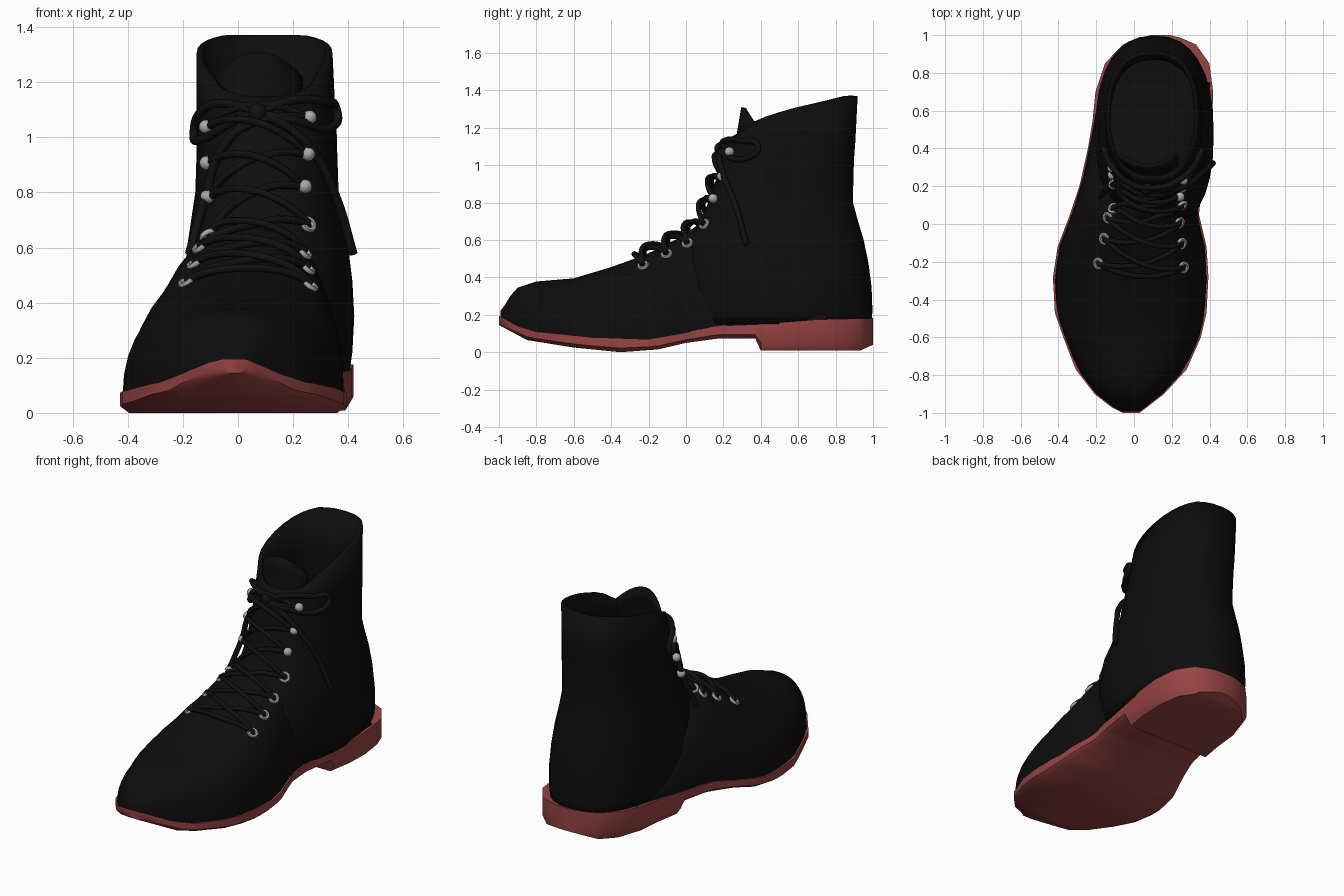
import bpy, bmesh, math
from mathutils import Vector
from mathutils.bvhtree import BVHTree

if "Cube" in bpy.data.objects:
    bpy.data.objects.remove(bpy.data.objects["Cube"])


def material(name, col):
    m = bpy.data.materials.new(name)
    m.diffuse_color = (*col, 1)
    m.use_nodes = True
    m.node_tree.nodes["Principled BSDF"].inputs["Base Color"].default_value = m.diffuse_color
    return m


LEATHER = material("black leather", (0.004, 0.004, 0.004))
LACE = material("black lace", (0.005, 0.005, 0.005))
RED = material("red rubber", (0.32, 0.058, 0.058))
METAL = material("grey metal", (0.4, 0.4, 0.4))


def interp(table, t, col=1):
    """Piecewise linear lookup in a table sorted by its first column."""
    if t <= table[0][0]:
        return table[0][col]
    for a, b in zip(table, table[1:]):
        if t <= b[0]:
            return a[col] + (b[col] - a[col]) * (t - a[0]) / (b[0] - a[0])
    return table[-1][col]


def finish(obj, mat, angle=45):
    obj.data.materials.append(mat)
    bpy.ops.object.select_all(action='DESELECT')
    obj.select_set(True)
    bpy.context.view_layer.objects.active = obj
    bpy.ops.object.shade_smooth_by_angle(angle=math.radians(angle))


def loft(name, rings, mat, closed=True, caps=(False, False), angle=45, thick=0):
    n = len(rings[0])
    verts = [p for r in rings for p in r]
    faces = []
    for k in range(len(rings) - 1):
        for i in range(n if closed else n - 1):
            j = (i + 1) % n
            faces.append((k * n + i, k * n + j, (k + 1) * n + j, (k + 1) * n + i))
    if caps[0]:
        faces.append(tuple(range(n))[::-1])
    if caps[1]:
        faces.append(tuple(range((len(rings) - 1) * n, len(rings) * n)))
    me = bpy.data.meshes.new(name)
    me.from_pydata(verts, [], faces)
    obj = bpy.data.objects.new(name, me)
    bpy.context.collection.objects.link(obj)
    finish(obj, mat, angle)
    if thick:
        s = obj.modifiers.new("thickness", 'SOLIDIFY')
        s.thickness, s.offset = thick, -1
    return obj, verts, faces


# Plan outline (y, left x, right x) and side profiles (y, z)
PLAN = [(-1, -.05, .02), (-.97, -.11, .06), (-.9, -.2, .15), (-.77, -.3, .27),
        (-.6, -.365, .345), (-.47, -.41, .375), (-.28, -.42, .385), (-.12, -.395, .375),
        (.05, -.33, .335), (.2, -.28, .35), (.4, -.235, .38), (.55, -.21, .405),
        (.7, -.195, .41), (.85, -.145, .39), (.95, -.05, .32), (.985, .03, .24), (1, .1, .18)]
SOLE_TOP = [(-1, .195), (-.9, .14), (-.8, .11), (-.5, .08), (-.2, .07), (0, .105),
            (.15, .14), (.4, .15), (.7, .175), (1, .182)]
SOLE_BOTTOM = [(-1, .145), (-.85, .065), (-.6, .025), (-.35, 0), (-.15, .015), (0, .05),
               (.17, .073), (.37, .073), (.4, .008), (.93, .008), (1, .04)]
RIDGE = [(-1, .21), (-.97, .25), (-.94, .3), (-.9, .345), (-.8, .378), (-.6, .395),
         (-.4, .455), (-.22, .52), (-.05, .605), (.08, .69), (.25, .6), (.5, .35), (.8, .22)]
RIDGE_X = [(-1, -.02), (-.6, 0), (-.2, .05), (.1, .07), (.5, .1)]

# Sole with stepped heel
rings = []
for y in sorted({p[0] for p in PLAN + SOLE_BOTTOM + SOLE_TOP}):
    l, r = interp(PLAN, y, 1) - .009, interp(PLAN, y, 2) + .009
    zt, zb = interp(SOLE_TOP, y), interp(SOLE_BOTTOM, y)
    e, zm = min(.03, (r - l) * .2), zb + (zt - zb) * .3
    rings.append([(l, y, zm), (l, y, zt), (r, y, zt), (r, y, zm),
                  (r - e, y, zb), ((l + r) / 2, y, zb), (l + e, y, zb)])
loft("sole_and_heel", rings, RED, caps=(True, True), angle=40)

# Foot part of the upper: arched sections from toe to under the shaft
rings = []
for y in (-.992, -.97, -.94, -.9, -.8, -.7, -.6, -.5, -.4, -.3, -.22, -.12, -.05, .02, .08, .25, .5, .75):
    l, r, cx = interp(PLAN, y, 1), interp(PLAN, y, 2), interp(RIDGE_X, y)
    z0 = interp(SOLE_TOP, y) - .015
    h = interp(RIDGE, y) - z0
    ring = []
    for i in range(21):
        a = math.pi * (1 - i / 20)
        c, s = math.cos(a), math.sin(a)
        p = 2 / (2.7 if c > 0 else 2.2)
        x = abs(c) ** p
        ring.append((cx + (x * (r - cx) if c > 0 else x * (l - cx)), y, z0 + h * max(s, 0) ** p))
    rings.append(ring)
foot, fv, ff = loft("foot_upper", rings, LEATHER, closed=False, caps=(True, False), angle=60)

# Shaft: (z, front y, back y, left x, right x), with a sloping collar on top
SHAFT = [(.15, 0, .99, -.195, .405), (.22, 0, .997, -.2, .415), (.35, -.04, .992, -.205, .422),
         (.48, -.04, .975, -.195, .415), (.6, 0, .95, -.185, .4), (.7, .07, .92, -.17, .38),
         (.8, .12, .893, -.155, .365), (.95, .17, .895, -.15, .36), (1.06, .2, .9, -.15, .357),
         (1.12, .215, .905, -.15, .352), (0, .235, .918, -.15, .343)]
COLLAR = [(.24, 1.15), (.31, 1.19), (.38, 1.245), (.55, 1.3), (.87, 1.37)]


def shaft_ring(z, yf, yb, xl, xr, k=1.0):
    out = []
    for i in range(32):
        a = 2 * math.pi * i / 32
        c, s = math.cos(a), math.sin(a)
        x = (xl + xr) / 2 + k * (xr - xl) / 2 * math.copysign(abs(c) ** (2 / 2.4), c)
        y = (yf + yb) / 2 + k * (yb - yf) / 2 * math.copysign(abs(s) ** (2 / 2.4), s)
        out.append((x, y, z or interp(COLLAR, y)))
    return out


shaft, sv, sf = loft("shaft", [shaft_ring(*r) for r in SHAFT], LEATHER, angle=60, thick=.025)
loft("insole", [shaft_ring(.23, 0, .99, -.2, .415, .96), shaft_ring(.24, 0, .99, -.2, .415, .95)],
     LEATHER, caps=(True, True))

# Tongue rising in front of the opening
rings = []
for k in range(7):
    t = k / 6
    ring = []
    for i in range(11):
        d = -1 + i / 5
        top = 1.31 - .09 * abs(d) ** 2
        ring.append((.075 + .16 * d, .235 + .06 * t + .065 * d * d, .95 + (top - .95) * t))
    rings.append(ring)
loft("tongue", rings, LEATHER, closed=False, angle=60, thick=.025)

# Surface lookup used to seat the metal parts and laces
surface = BVHTree.FromPolygons(
    [Vector(v) for v in fv + sv], ff + [tuple(i + len(fv) for i in f) for f in sf])


def seat(p, off=0.0):
    loc, nor, _, _ = surface.find_nearest(Vector(p))
    return loc + nor * off, nor


# Lacing points from toe to top, for the left and right side
RIGHT = [(.275, -.235, .48), (.265, -.11, .54), (.26, 0, .6), (.26, .09, .69),
         (.25, .135, .825), (.255, .19, .94), (.255, .24, 1.07)]
LEFT = [(-.19, -.21, .48), (-.16, -.08, .55), (-.145, .03, .61), (-.135, .1, .69),
        (-.125, .2, .79), (-.13, .25, .91), (-.13, .29, 1.04)]

# Eyelets below, hook studs above
for side, pts in (("left", LEFT), ("right", RIGHT)):
    for i, p in enumerate(pts):
        loc, nor = seat(p, .006 if i < 4 else .018)
        rot = nor.to_track_quat('Z', 'Y').to_euler()
        if i < 4:
            bpy.ops.mesh.primitive_torus_add(location=loc, rotation=rot, major_radius=.024,
                                             minor_radius=.01, major_segments=16, minor_segments=6)
            name = "eyelet"
        else:
            bpy.ops.mesh.primitive_uv_sphere_add(location=loc, rotation=rot, radius=.026,
                                                 segments=14, ring_count=8)
            name = "hook_stud"
        o = bpy.context.object
        o.name = f"{side}_{name}_{i + 1}"
        finish(o, METAL, 60)


def lace(name, pts, radius=.014):
    cu = bpy.data.curves.new(name, 'CURVE')
    cu.dimensions = '3D'
    cu.bevel_depth, cu.bevel_resolution, cu.resolution_u = radius, 2, 5
    cu.use_fill_caps = True
    sp = cu.splines.new('BEZIER')
    sp.bezier_points.add(len(pts) - 1)
    for b, p in zip(sp.bezier_points, pts):
        b.co = p
        b.handle_left_type = b.handle_right_type = 'AUTO'
    o = bpy.data.objects.new(name, cu)
    bpy.context.collection.objects.link(o)
    cu.materials.append(LACE)


def across(name, a, b, lift):
    a, b = Vector(a), Vector(b)
    pts = []
    for i in range(7):
        t = i / 6
        p = a.lerp(b, t) + Vector((0, -.06, .06)) * math.sin(math.pi * t)
        pts.append(seat(p, .01 + lift * math.sin(math.pi * t))[0])
    lace(name, pts)


# Criss-cross laces
across("lace_bottom_bar", LEFT[0], RIGHT[0], .015)
for i in range(6):
    across(f"lace_cross_a_{i + 1}", LEFT[i], RIGHT[i + 1], .018)
    across(f"lace_cross_b_{i + 1}", RIGHT[i], LEFT[i + 1], .036)
across("lace_top_bar", LEFT[6], RIGHT[6], .015)

# Bow: knot, two loops and two hanging ends
knot = seat((.07, .18, 1.09), .022)[0]
bpy.ops.mesh.primitive_uv_sphere_add(location=knot, radius=.036, segments=14, ring_count=8)
bpy.context.object.name = "bow_knot"
finish(bpy.context.object, LACE, 60)
BOW = {
    "bow_loop_right": [(.19, .2, 1.13), (.31, .3, 1.13), (.35, .39, 1.1), (.34, .34, 1.04), (.2, .2, 1.06)],
    "bow_loop_left": [(-.02, .22, 1.12), (-.12, .32, 1.1), (-.15, .4, 1.01), (-.13, .32, .99), (0, .21, 1.06)],
    "bow_end_right": [(.17, .16, 1.05), (.27, .2, .95), (.34, .27, .78), (.37, .33, .57)],
    "bow_end_left": [(0, .18, 1.03), (-.08, .2, .93), (-.13, .2, .8), (-.18, .15, .58)],
}
for name, pts in BOW.items():
    path = [knot] + [seat(p, .024)[0] for p in pts]
    lace(name, path + [knot] if "loop" in name else path, .016)
